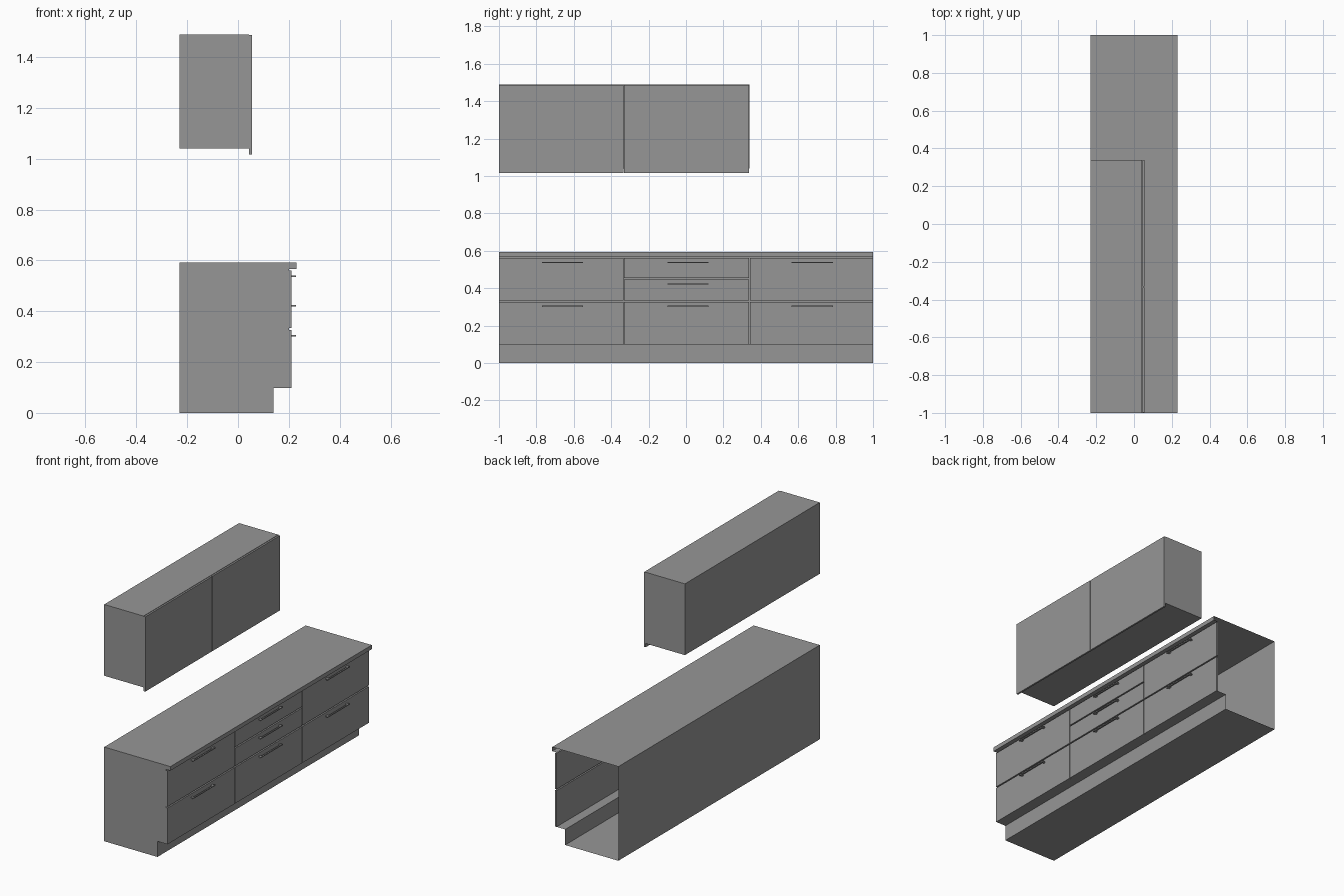
import bpy
import bmesh

cube = bpy.data.objects.get("Cube")
if cube:
    bpy.data.objects.remove(cube, do_unlink=True)

grey = bpy.data.materials.new("cabinet_grey")
grey.use_nodes = True
colour = (0.305, 0.305, 0.305, 1)
grey.diffuse_color = colour
grey.node_tree.nodes["Principled BSDF"].inputs["Base Color"].default_value = colour


def finish(bm, name):
    mesh = bpy.data.meshes.new(name)
    bm.to_mesh(mesh)
    bm.free()
    mesh.materials.append(grey)
    obj = bpy.data.objects.new(name, mesh)
    bpy.context.collection.objects.link(obj)
    return obj


def add_box(bm, xs, ys, zs):
    verts = bmesh.ops.create_cube(bm, size=1)["verts"]
    for v in verts:
        for i, (a, b) in enumerate((xs, ys, zs)):
            v.co[i] = a if v.co[i] < 0 else b


def box(name, xs, ys, zs):
    bm = bmesh.new()
    add_box(bm, xs, ys, zs)
    return finish(bm, name)


def sheet(name, profile):
    """Sweep an open (x, z) profile along the full cabinet length."""
    bm = bmesh.new()
    near = [bm.verts.new((x, -1, z)) for x, z in profile]
    far = [bm.verts.new((x, 1, z)) for x, z in profile]
    for i in range(len(profile) - 1):
        bm.faces.new((near[i], near[i + 1], far[i + 1], far[i]))
    return finish(bm, name)


BACK, FRONT, DOOR, LIP = -0.23, 0.2, 0.21, 0.23
TOP, UNDER, PLINTH, KICK = 0.592, 0.566, 0.098, 0.14

# Base cabinet: thin shell, open at its far end
carcass = [(FRONT, PLINTH), (KICK, PLINTH), (KICK, 0), (BACK, 0), (BACK, TOP)]
worktop = [(BACK, TOP), (LIP, TOP), (LIP, UNDER), (FRONT, UNDER)]
sheet("base_carcass", carcass)
sheet("worktop", worktop)

# Single end panel following the same outline
bm = bmesh.new()
bm.faces.new([bm.verts.new((x, -1, z)) for x, z in carcass + worktop[1:]])
finish(bm, "base_end_panel")


def handle(name, y, z):
    bm = bmesh.new()
    add_box(bm, (0.22, 0.228), (y - 0.11, y + 0.11), (z - 0.003, z + 0.003))
    for side in (-1, 1):
        p = y + side * 0.098
        add_box(bm, (DOOR, 0.222), (p - 0.007, p + 0.007), (z - 0.003, z + 0.003))
    finish(bm, name)


# Drawer fronts with gaps between them, each with a bar handle
low, high = (PLINTH, 0.326), (0.334, 0.56)
split = [(0.334, 0.445), (0.453, 0.56)]
columns = [
    ("near", -1, -0.335, [low, high]),
    ("middle", -0.331, 0.337, [low] + split),
    ("far", 0.341, 1, [low, high]),
]
for label, y0, y1, rows in columns:
    for n, (z0, z1) in enumerate(rows):
        box(f"drawer_front_{label}_{n}", (FRONT, DOOR), (y0, y1), (z0, z1))
        centre = {"near": -0.66, "middle": 0.01, "far": 0.675}[label]
        handle(f"handle_{label}_{n}", centre, z1 - 0.023)

# Wall cabinet with two doors hanging below its underside
box("wall_cabinet", (BACK, 0.043), (-1, 0.339), (1.04, 1.488))
for label, ys in (("near", (-0.999, -0.335)), ("far", (-0.331, 0.338))):
    box(f"wall_door_{label}", (0.044, 0.055), ys, (1.016, 1.486))
